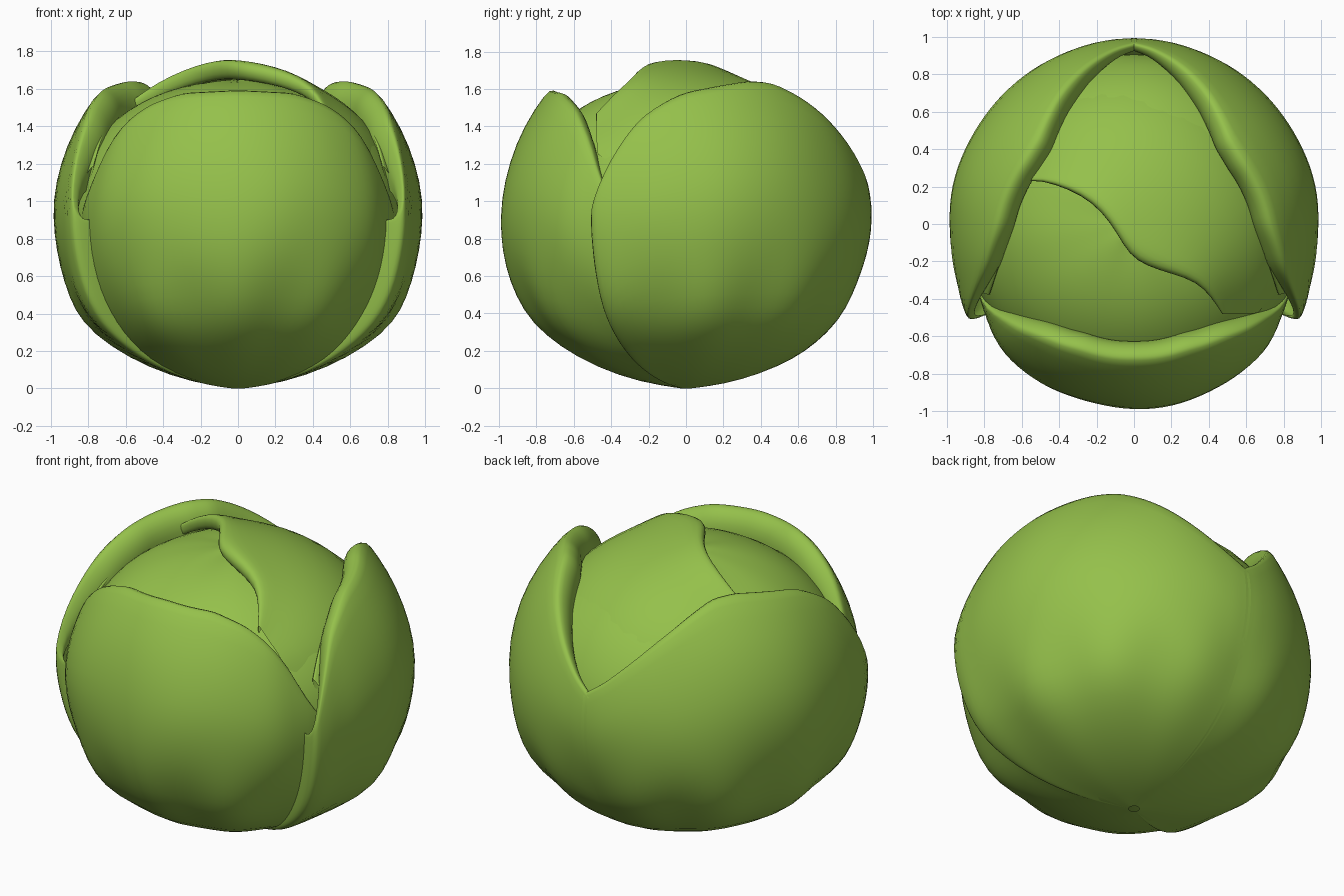
import bpy, math
from mathutils import Vector, noise

if "Cube" in bpy.data.objects:
    bpy.data.objects.remove(bpy.data.objects["Cube"])

green = bpy.data.materials.new("cabbage green")
green.diffuse_color = (0.30, 0.53, 0.07, 1)
green.use_nodes = True
green.node_tree.nodes["Principled BSDF"].inputs["Base Color"].default_value = green.diffuse_color


def interp(pts, x):
    if x <= pts[0][0]:
        return pts[0][1]
    for (a, p), (b, q) in zip(pts, pts[1:]):
        if x <= b:
            return p + (q - p) * (x - a) / (b - a)
    return pts[-1][1]


def grid(name, cols, closed=False):
    """Skin a list of equal-length point columns and smooth it."""
    n, m = len(cols), len(cols[0])
    faces = []
    for i in range(n if closed else n - 1):
        k = (i + 1) % n
        for j in range(m - 1):
            faces.append((i * m + j, k * m + j, k * m + j + 1, i * m + j + 1))
    me = bpy.data.meshes.new(name)
    me.from_pydata([tuple(p) for c in cols for p in c], [], faces)
    me.materials.append(green)
    ob = bpy.data.objects.new(name, me)
    bpy.context.collection.objects.link(ob)
    for f in me.polygons:
        f.use_smooth = True
    s = ob.modifiers.new("smooth", 'SUBSURF')
    s.levels = s.render_levels = 1
    return ob


# outer leaf silhouette: height -> radius
PROFILE = [(0, 0.03), (0.02, 0.2), (0.07, 0.38), (0.15, 0.57), (0.24, 0.70),
           (0.35, 0.82), (0.5, 0.905), (0.65, 0.96), (0.8, 0.99), (0.95, 1.0),
           (1.1, 0.975), (1.25, 0.93), (1.4, 0.87), (1.5, 0.815), (1.58, 0.755),
           (1.64, 0.70)]
STEPS = [0, 0.02, 0.07, 0.14, 0.22, 0.31, 0.41, 0.52, 0.64, 0.76, 0.88, 1]


def pucker(az, z):
    a = math.radians(az)
    w = math.exp(-((z - 0.42) / 0.2) ** 2)
    n = noise.noise(Vector((math.cos(a) * 2, math.sin(a) * 2, z * 2)))
    return 0.018 * w * math.sin(11 * a) + 0.02 * n * min(1, z * 3)


def polar(r, az, z):
    a = math.radians(az)
    return Vector((r * math.cos(a), r * math.sin(a), z))


def leaf(name, azs, rim, swell):
    """Leaf wrapped on the ball, with a rolled upper rim."""
    cols = []
    for az in azs:
        top = interp(rim, az)
        k = max(0.35, min(1, (top - 0.95) / 0.5))
        col = []
        for s in STEPS:
            z = top * s
            r = interp(PROFILE, z) + interp(swell, az) * min(1, z * 3)
            r += pucker(az, z) * (1 - s ** 4)
            col.append(polar(r, az, z))
        for dr, dz in ((-0.035, 0.008), (-0.08, -0.015), (-0.115, -0.07),
                       (-0.125, -0.16), (-0.10, -0.32)):
            col.append(polar(r + dr * k, az, top + dz * k))
        cols.append(col)
    return grid(name, cols)


# side leaves: front edge near -30 degrees, meeting in a notch at the back
SIDE_RIM = [(-31, 0.9), (-28, 1.08), (-24, 1.27), (-18, 1.43), (-9, 1.53),
            (0, 1.58), (15, 1.615), (30, 1.64), (43, 1.63), (55, 1.55),
            (65, 1.45), (75, 1.32), (84, 1.19), (91, 1.11)]
SIDE_SWELL = [(-32, -0.12), (-31.9, -0.1), (-31, -0.01), (-30, 0.03), (-26, 0.03),
              (-18, 0.01), (0, 0), (91, 0.0)]
azs = [-32, -31.5, -31, -30, -28, -25, -21, -17] + list(range(-12, 85, 6)) + [87, 91]
right = leaf("right_leaf", azs, SIDE_RIM, SIDE_SWELL)
left = right.copy()
left.data = right.data.copy()
left.name = "left_leaf"
left.data.transform(((-1, 0, 0, 0), (0, 1, 0, 0), (0, 0, 1, 0), (0, 0, 0, 1)))
left.data.flip_normals()
bpy.context.collection.objects.link(left)

# front leaf, tucked under the side leaves
FRONT_RIM = [(-90 + a, z) for a, z in
             ((-72, 0.85), (-61, 1.05), (-54, 1.29), (-47, 1.42), (-39, 1.51), (-24, 1.575),
              (0, 1.59), (24, 1.575), (39, 1.51), (47, 1.42), (54, 1.29), (61, 1.05), (72, 0.85))]
FRONT_SWELL = [(-162, -0.10), (-151, -0.065), (-138, -0.02), (-120, -0.005), (-90, 0),
               (-60, -0.005), (-42, -0.02), (-29, -0.065), (-18, -0.10)]
leaf("front_leaf", [-162 + 6 * i for i in range(25)], FRONT_RIM, FRONT_SWELL)


# inner head
def dome(r):
    return 0.88 + 0.77 * math.sqrt(max(0, 1 - (r / 0.92) ** 2.2))


HEAD_R = [0.015, 0.15, 0.3, 0.45, 0.58, 0.7, 0.79, 0.86, 0.9, 0.92]
cols = []
for i in range(40):
    az = i * 9
    col = [polar(max(0.0, interp(PROFILE, z) - 0.09), az, z + 0.03)
           for z in (0, 0.07, 0.24, 0.5, 0.7)]
    col += [polar(r, az, dome(r) + 0.5 * pucker(az, dome(r))) for r in reversed(HEAD_R)]
    cols.append(col)
grid("head", cols, closed=True)

# top leaf: raised wavy edge running across the head, fading into the back
RIDGE = [(-0.64, 0.20), (-0.55, 0.24), (-0.42, 0.21), (-0.28, 0.15), (-0.17, 0.06),
         (-0.09, -0.06), (-0.03, -0.17), (0.06, -0.23), (0.2, -0.27), (0.33, -0.31),
         (0.41, -0.39), (0.47, -0.48)]
cols = []
for i, (x, y) in enumerate(RIDGE):
    t = i / (len(RIDGE) - 1)
    lift = 0.045 + 0.06 * math.sin(math.pi * t) ** 0.7
    start, end = Vector((x, y, 0)), polar(0.83, 165 - 200 * t, 0)
    col = []
    for v, h in ((0.07, -0.04), (0.03, 0.0), (0.0, 0.5), (0.015, 0.9), (0.06, 1.0),
                 (0.14, 0.85), (0.28, 0.55), (0.45, 0.35), (0.65, 0.22), (0.85, 0.1), (1, -0.3)):
        p = start.lerp(end, v)
        p.z = dome(p.length) + lift * h + 0.008
        col.append(p)
    cols.append(col)
grid("top_leaf", cols)

# lower inner leaves showing beside the head
for side, nm in ((1, "right_inner_leaf"), (-1, "left_inner_leaf")):
    cols = []
    for t in range(9):
        s = t / 8
        x, y = 0.57 + 0.2 * s, 0.24 - 0.62 * s
        col = []
        for d, h in ((0.03, -0.02), (0, 0.0), (0.0, 0.03), (0.03, 0.045), (0.09, 0.04), (0.17, 0.02)):
            p = Vector((x + d, y + d * 0.3, 0))
            p.z = dome(min(0.9, p.length)) + h
            col.append(Vector((side * p.x, p.y, p.z)))
        cols.append(col if side > 0 else col[::-1])
    grid(nm, cols)
